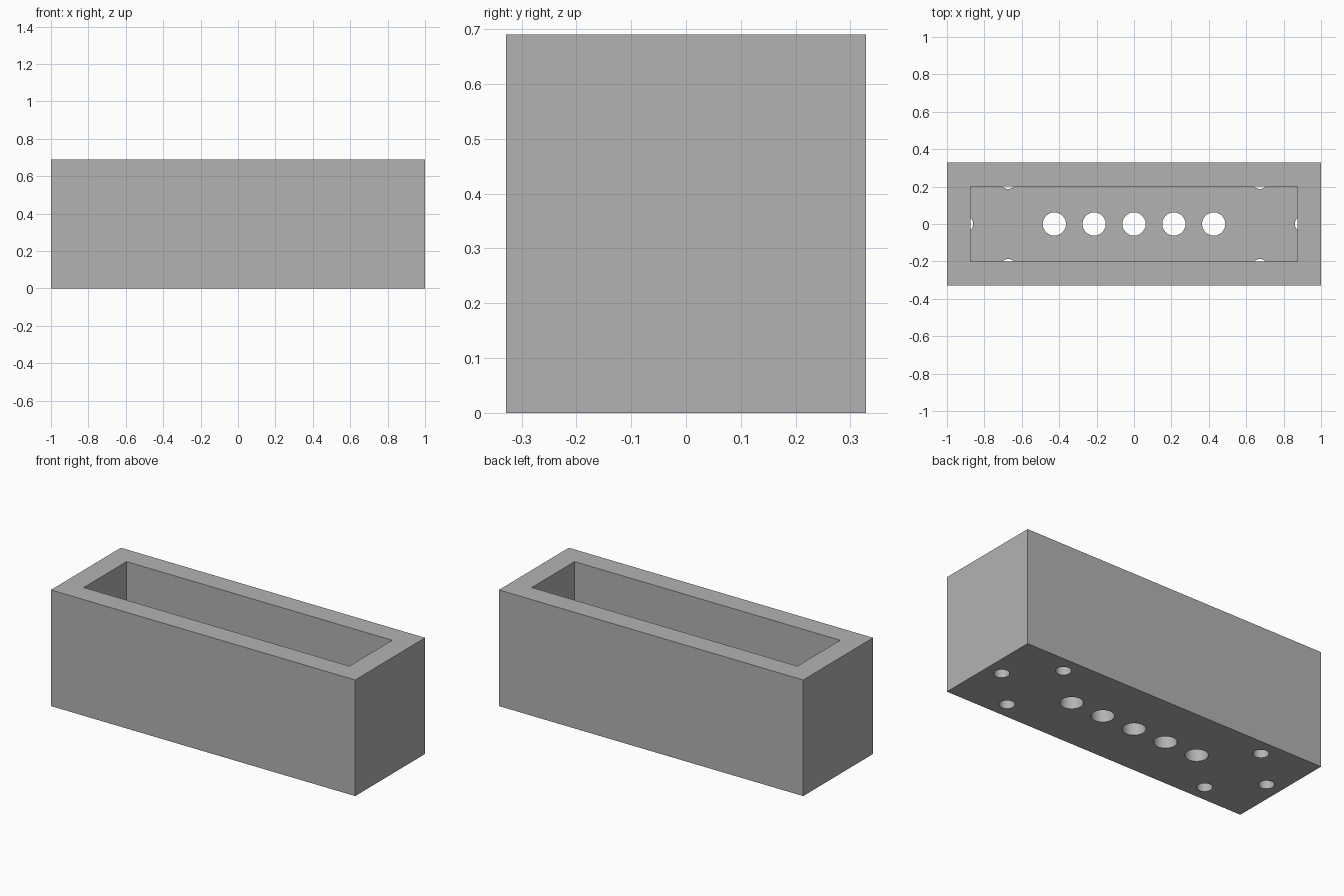
import bpy
import math

if "Cube" in bpy.data.objects:
    bpy.data.objects.remove(bpy.data.objects["Cube"], do_unlink=True)

LENGTH, WIDTH, HEIGHT = 2.0, 0.656, 0.69
WALL = 0.127
FLOOR = 0.127

grey = bpy.data.materials.new("plain grey")
grey.use_nodes = True
grey.diffuse_color = (0.45, 0.45, 0.45, 1)
grey.node_tree.nodes["Principled BSDF"].inputs["Base Color"].default_value = (0.45, 0.45, 0.45, 1)


def box(name, size, bottom):
    bpy.ops.mesh.primitive_cube_add(size=1, location=(0, 0, bottom + size[2] / 2))
    obj = bpy.context.object
    obj.name = name
    obj.scale = size
    bpy.ops.object.transform_apply(location=True, scale=True)
    obj.data.materials.append(grey)
    return obj


def drill(name, x, y, radius, top):
    bottom = -0.1
    bpy.ops.mesh.primitive_cylinder_add(
        vertices=48, radius=radius, depth=top - bottom, location=(x, y, (top + bottom) / 2))
    obj = bpy.context.object
    obj.name = name
    obj.data.materials.append(grey)
    return obj


def cut(target, cutter):
    cutter.hide_render = True
    mod = target.modifiers.new("cut", "BOOLEAN")
    mod.operation = "DIFFERENCE"
    mod.solver = "EXACT"
    mod.object = cutter
    bpy.context.view_layer.objects.active = target
    bpy.ops.object.modifier_apply(modifier=mod.name)
    bpy.data.objects.remove(cutter, do_unlink=True)


# Open-topped trough
trough = box("planter_trough", (LENGTH, WIDTH, HEIGHT), 0)
cut(trough, box("cavity", (LENGTH - 2 * WALL, WIDTH - 2 * WALL, HEIGHT), FLOOR))

# Row of drainage holes through the floor
for i in range(-2, 3):
    cut(trough, drill("drain_hole", i * 0.213, 0, 0.062, FLOOR + 0.1))

# Blind fixing holes under the walls, just breaking into the cavity
fixings = [(sx * 0.673, sy * 0.229) for sx in (-1, 1) for sy in (-1, 1)]
fixings += [(-0.902, 0), (0.902, 0)]
for x, y in fixings:
    cut(trough, drill("fixing_hole", x, y, 0.042, FLOOR + 0.003))

# Smooth hole walls, sharp box edges
bpy.ops.object.select_all(action="DESELECT")
trough.select_set(True)
bpy.context.view_layer.objects.active = trough
bpy.ops.object.shade_smooth_by_angle(angle=math.radians(30))
